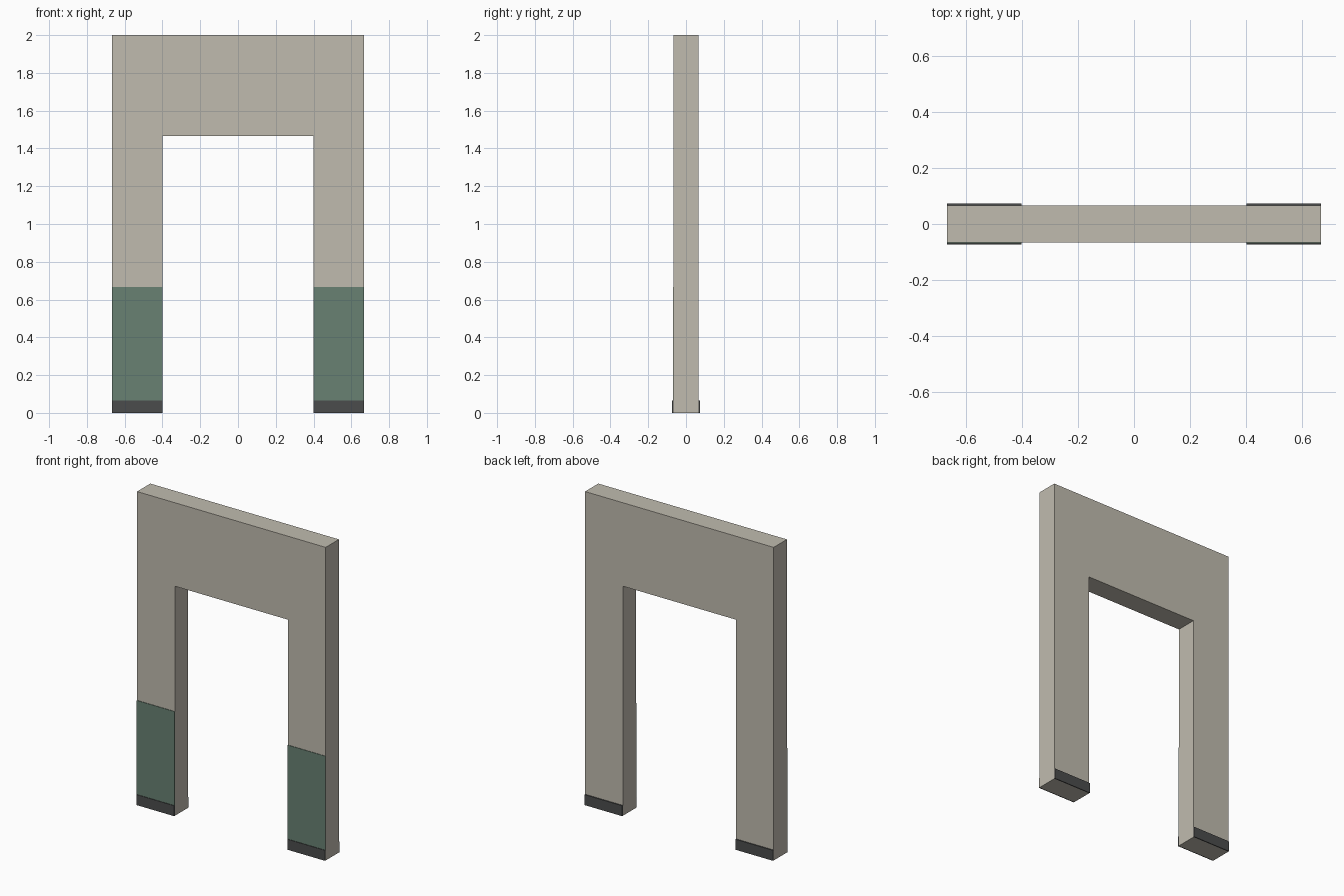
import bpy, bmesh

if "Cube" in bpy.data.objects:
    bpy.data.objects.remove(bpy.data.objects["Cube"])

def material(name, rgb):
    m = bpy.data.materials.new(name)
    m.diffuse_color = (*rgb, 1.0)
    m.use_nodes = True
    m.node_tree.nodes["Principled BSDF"].inputs["Base Color"].default_value = m.diffuse_color
    return m

plaster = material("plaster", (0.53, 0.50, 0.43))
green = material("green_paint", (0.14, 0.22, 0.17))
dark = material("dark_trim", (0.07, 0.073, 0.073))

def extrude_profile(name, points, y0, y1, mat):
    """Solid from an outline in the xz plane, extruded from y0 to y1."""
    bm = bmesh.new()
    face = bm.faces.new([bm.verts.new((x, y0, z)) for x, z in points])
    ext = bmesh.ops.extrude_face_region(bm, geom=[face])
    moved = [v for v in ext["geom"] if isinstance(v, bmesh.types.BMVert)]
    bmesh.ops.translate(bm, verts=moved, vec=(0, y1 - y0, 0))
    bmesh.ops.recalc_face_normals(bm, faces=bm.faces)
    mesh = bpy.data.meshes.new(name)
    bm.to_mesh(mesh)
    bm.free()
    mesh.materials.append(mat)
    obj = bpy.data.objects.new(name, mesh)
    bpy.context.collection.objects.link(obj)
    return obj

def slab(name, x0, x1, z0, z1, y0, y1, mat):
    return extrude_profile(name, [(x0, z0), (x1, z0), (x1, z1), (x0, z1)], y0, y1, mat)

W, D, H = 0.6667, 0.0667, 2.0           # half width, half depth, height
OPEN_W, OPEN_H = 0.4, 1.4667            # doorway half width, height
SKIRT_H, PANEL_H = 0.0667, 0.6667
SKIRT_T, PANEL_T = 0.0067, 0.0033

# wall with doorway
extrude_profile("doorway_wall", [
    (-W, 0), (-OPEN_W, 0), (-OPEN_W, OPEN_H), (OPEN_W, OPEN_H),
    (OPEN_W, 0), (W, 0), (W, H), (-W, H)], -D, D, plaster)

# painted lower panels (front only) and skirting boards (both faces)
for side, x0, x1 in (("left", -W, -OPEN_W), ("right", OPEN_W, W)):
    slab(f"lower_panel_{side}", x0, x1, SKIRT_H, PANEL_H, -D - PANEL_T, -D, green)
    slab(f"skirting_front_{side}", x0, x1, 0, SKIRT_H, -D - SKIRT_T, -D, dark)
    slab(f"skirting_back_{side}", x0, x1, 0, SKIRT_H, D, D + SKIRT_T, dark)
